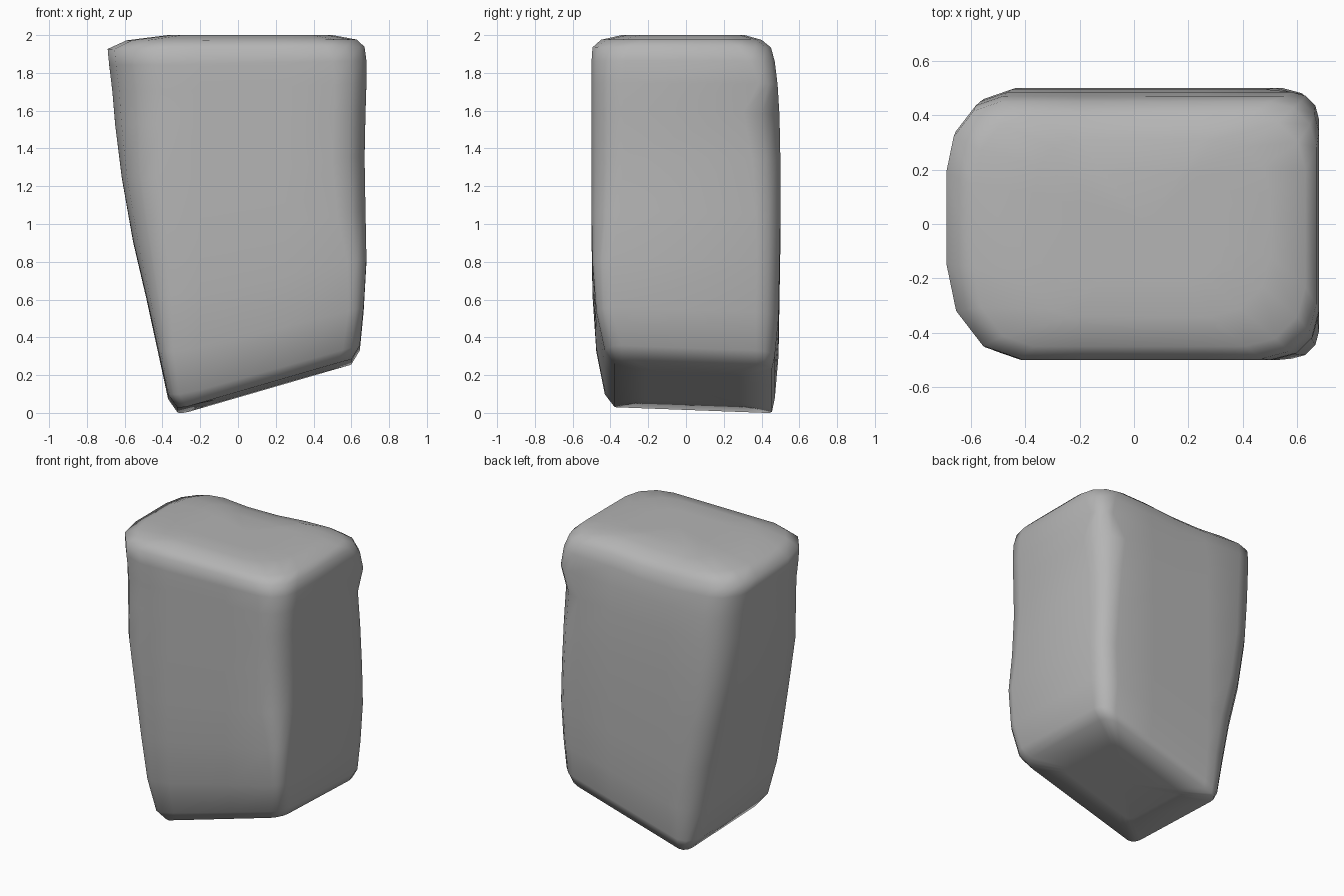
import bpy, bmesh, math

if "Cube" in bpy.data.objects:
    bpy.data.objects.remove(bpy.data.objects["Cube"])


def floor_z(x, y):
    # Underside rises to the right and very slightly to the front
    return max(0.0, 0.29 * (x + 0.28)) + 0.03 * min(1, max(0, (0.42 - y) / 0.8))


def section(xl, xr, yf, yb, br, bl, fl, fr):
    # Rounded block outline with a separate softness for each corner
    corners = [(xr, yb, br, br, 0), (xl, yb, bl, 1.3 * bl, 90),
               (xl, yf, fl, 1.3 * fl, 180), (xr, yf, fr, fr, 270)]
    pts = []
    for cx, cy, rx, ry, start in corners:
        ox = cx - math.copysign(rx, cx)
        oy = cy - math.copysign(ry, cy)
        for k in range(4):
            a = math.radians(start + 30 * k)
            pts.append((ox + rx * math.cos(a), oy + ry * math.sin(a)))
        # Intermediate points along the front and back
        if start in (0, 180):
            xs = (0.25, 0.03, -0.2)
            for x in xs if start == 0 else xs[::-1]:
                pts.append((x, cy))
    return pts


# height fraction, left, right, front, back,
# corner radii: back right, back left, front left, front right
levels = [
    (0.000, -0.32, 0.60, -0.38, 0.455, .08, .06, .05, .08),
    (0.035, -0.37, 0.645, -0.43, 0.470, .10, .11, .06, .09),
    (0.150, -0.42, 0.665, -0.475, 0.490, .12, .15, .08, .08),
    (0.300, -0.485, 0.68, -0.495, 0.495, .12, .17, .13, .10),
    (0.450, -0.555, 0.675, -0.50, 0.500, .13, .17, .18, .15),
    (0.620, -0.615, 0.67, -0.50, 0.500, .15, .18, .20, .17),
    (0.760, -0.650, 0.675, -0.50, 0.495, .19, .20, .25, .17),
    (0.850, -0.665, 0.68, -0.50, 0.485, .10, .20, .27, .17),
    (0.920, -0.682, 0.68, -0.50, 0.470, .13, .20, .27, .18),
    (0.963, -0.690, 0.67, -0.495, 0.450, .17, .20, .27, .20),
    (0.986, -0.590, 0.63, -0.45, 0.400, .20, .20, .22, .22),
    (1.000, -0.370, 0.50, -0.34, 0.310, .20, .15, .15, .22),
]

# Boulder body lofted through the sections
bm = bmesh.new()
rings = []
for t, *shape in levels:
    ring = []
    for x, y in section(*shape):
        lo = floor_z(x, y)
        z = lo + (2.0 - lo) * t
        # Shallow dip along the rear top edge
        if t > 0.9 and y > 0.25:
            z -= 0.03 * max(0, 1 - abs(x + 0.1) / 0.4)
        ring.append(bm.verts.new((x, y, z)))
    rings.append(ring)
n = len(rings[0])
for a, b in zip(rings, rings[1:]):
    for i in range(n):
        j = (i + 1) % n
        bm.faces.new((a[i], a[j], b[j], b[i]))

# Underside and crown caps, each with an inner ring and a centre
for ring, cx, cy, top in ((rings[0], 0.12, 0.03, False), (rings[-1], 0.05, 0, True)):
    inner = []
    for v in ring:
        x, y = cx + (v.co.x - cx) * 0.6, cy + (v.co.y - cy) * 0.6
        inner.append(bm.verts.new((x, y, 2.0 if top else floor_z(x, y))))
    c = bm.verts.new((cx, cy, 2.0 if top else floor_z(cx, cy)))
    for i in range(n):
        j = (i + 1) % n
        bm.faces.new((ring[i], ring[j], inner[j], inner[i]))
        bm.faces.new((inner[i], inner[j], c))
bmesh.ops.recalc_face_normals(bm, faces=bm.faces[:])
for f in bm.faces:
    f.smooth = True

mesh = bpy.data.meshes.new("boulder")
bm.to_mesh(mesh)
bm.free()
stone = bpy.data.materials.new("dark_stone")
stone.diffuse_color = (0.46, 0.46, 0.46, 1)
stone.use_nodes = True
stone.node_tree.nodes["Principled BSDF"].inputs["Base Color"].default_value = stone.diffuse_color
mesh.materials.append(stone)
bpy.context.collection.objects.link(bpy.data.objects.new("boulder", mesh))
